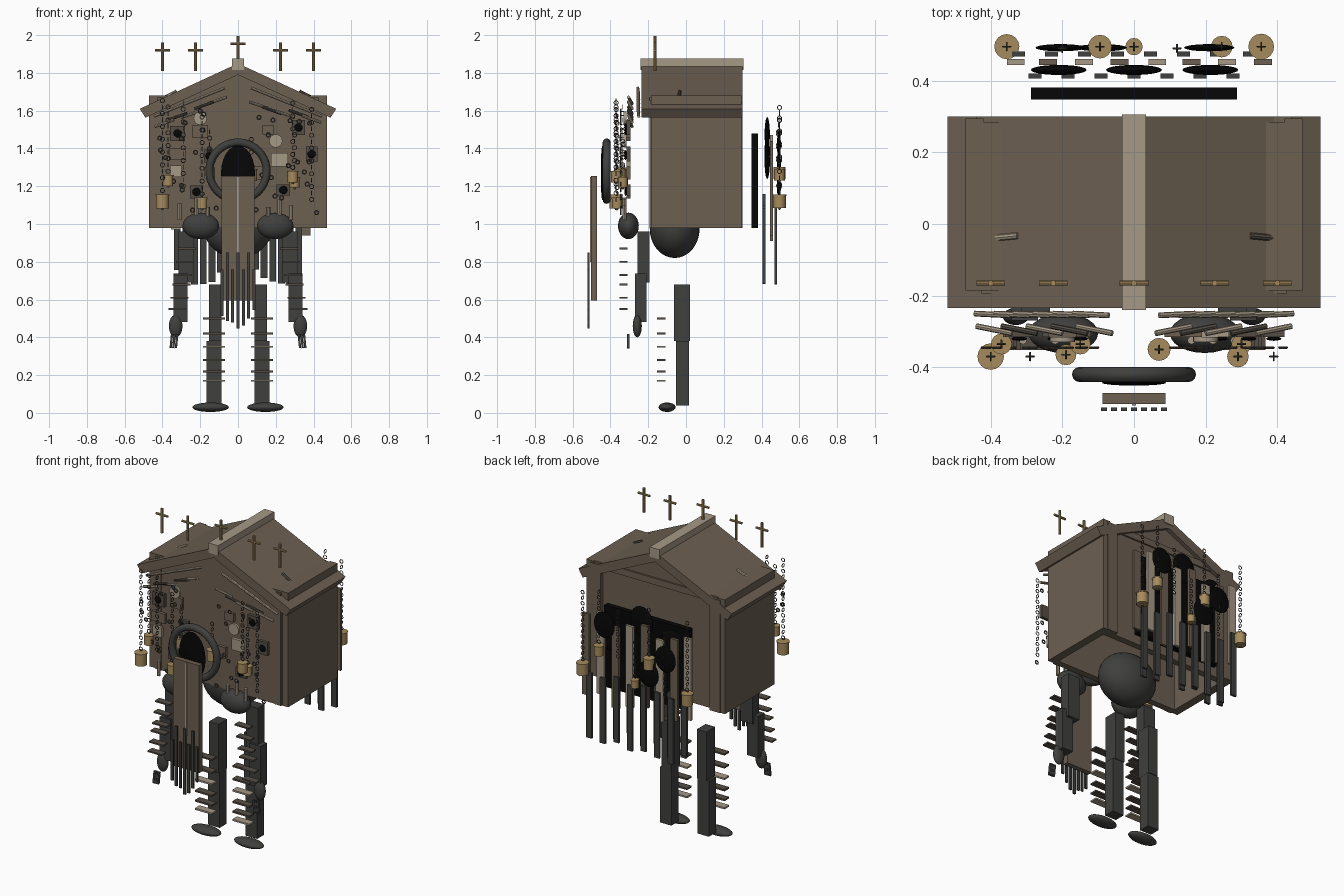
import bpy, math, random
from mathutils import Vector

if "Cube" in bpy.data.objects:
    bpy.data.objects.remove(bpy.data.objects["Cube"])
random.seed(4)

def mat(name, c):
    m = bpy.data.materials.new(name)
    m.diffuse_color = (*c, 1)
    m.use_nodes = True
    m.node_tree.nodes["Principled BSDF"].inputs["Base Color"].default_value = m.diffuse_color
    return m

WOOD = mat("wood", (0.15, 0.115, 0.083))
PALE = mat("pale_wood", (0.38, 0.32, 0.24))
MID = mat("worn_wood", (0.09, 0.075, 0.06))
DARK = mat("dark_iron", (0.05, 0.052, 0.048))
BLACK = mat("black", (0.002, 0.002, 0.002))
GOLD = mat("brass", (0.38, 0.26, 0.11))

def done(name, m, smooth=False):
    o = bpy.context.object
    o.name = name
    o.data.materials.append(m)
    if smooth:
        bpy.ops.object.shade_smooth_by_angle()
    return o

def box(name, x, y, z, m, rot=(0, 0, 0)):
    """Box from (min, max) ranges on each axis."""
    c = [(a + b) / 2 for a, b in (x, y, z)]
    bpy.ops.mesh.primitive_cube_add(size=1, location=c, rotation=rot)
    bpy.context.object.scale = [b - a for a, b in (x, y, z)]
    return done(name, m)

def cbox(name, c, s, m, rot=(0, 0, 0)):
    return box(name, *[(a - b / 2, a + b / 2) for a, b in zip(c, s)], m, rot)

def ball(name, c, r, m, seg=24):
    bpy.ops.mesh.primitive_uv_sphere_add(segments=seg, ring_count=seg // 2, radius=1, location=c)
    bpy.context.object.scale = r
    return done(name, m, True)

def rod(name, a, b, r, m, n=8):
    a, b = Vector(a), Vector(b)
    d = b - a
    bpy.ops.mesh.primitive_cylinder_add(vertices=n, radius=r, depth=d.length, location=(a + b) / 2)
    bpy.context.object.rotation_euler = d.to_track_quat('Z', 'Y').to_euler()
    return done(name, m, True)

def ring(name, c, R, r, m, rot, n=10, k=5):
    bpy.ops.mesh.primitive_torus_add(major_radius=R, minor_radius=r, major_segments=n,
                                     minor_segments=k, location=c, rotation=rot)
    return done(name, m, True)

def prism(name, pts, y0, y1, m):
    """Extrude an x-z profile along y."""
    n = len(pts)
    v = [(x, y, z) for y in (y0, y1) for x, z in pts]
    f = [list(range(n)), list(range(2 * n - 1, n - 1, -1))]
    f += [(i, i + n, (i + 1) % n + n, (i + 1) % n) for i in range(n)]
    me = bpy.data.meshes.new(name)
    me.from_pydata(v, [], f)
    o = bpy.data.objects.new(name, me)
    bpy.context.collection.objects.link(o)
    me.materials.append(m)
    return o

def chain(x, y, z0, z1):
    n = max(1, int((z1 - z0) / 0.034))
    for i in range(n + 1):
        ring("chain_link", (x, y, z0 + i * 0.034), 0.011, 0.0025, MID,
             (math.pi / 2, 0, (i % 2) * math.pi / 2))

def bell(x, y, z, r):
    rod("bell", (x, y, z - r), (x, y, z + r * 0.9), r * .93, GOLD, 16)
    rod("bell_rim", (x, y, z + r * 0.8), (x, y, z + r), r, GOLD, 16)
    ball("bell_clapper", (x, y, z - r * 1.05), (0.008,) * 3, GOLD, 8)

# house walls (open underneath), gable and roof
prism("front_wall", [(-.43, .98), (.43, .98), (.43, 1.6), (0, 1.8), (-.43, 1.6)], -.19, -.15, WOOD)
prism("rear_wall", [(-.43, .98), (.43, .98), (.43, 1.6), (0, 1.8), (-.43, 1.6)], .235, .275, WOOD)
box("ceiling", (-.43, .43), (-.185, .285), (1.64, 1.68), WOOD)
box("ridge_cap", (-.033, .033), (-.24, .305), (1.815, 1.875), PALE)
for s in (-1, 1):
    box("side_wall", (s * .445 - .025, s * .445 + .025), (-.185, .295), (.98, 1.68), WOOD)
    box("rear_corner_post", (s * .405 - .035, s * .405 + .035), (.25, .3), (.98, 1.67), WOOD)
    box("front_corner_post", (s * .405 - .02, s * .405 + .02), (-.194, -.17), (.98, 1.67), WOOD)
    prism("roof_slope", [(0, 1.85), (s * .52, 1.61), (s * .49, 1.563), (0, 1.79)], -.235, .3, WOOD)
    rod("roof_stick", (s * .4, -.04, 1.665), (s * .325, -.033, 1.703), .009, PALE if s < 0 else MID)

# belly, arms and legs
ball("belly", (0, -.06, .975), (.18, .132, .155), DARK, 32)
for s in (-1, 1):
    ball("shoulder", (s * .197, -.305, .99), (.097, .055, .07), DARK)
    cbox("upper_arm", (s * .275, -.225, .825), (.08, .065, .27), DARK)
    cbox("lower_arm", (s * .305, -.24, .61), (.075, .06, .255), DARK)
    ball("hand", (s * .33, -.258, .46), (.036, .024, .06), DARK)
    for i in range(3):
        cbox("finger", (s * (.325 + i * .014), -.305, .38), (.012, .014, .075), DARK, (0, s * -.1, 0))
    cbox("thigh", (s * .12, -.022, .53), (.065, .085, .3), DARK)
    cbox("shin", (s * .127, -.018, .21), (.078, .068, .34), DARK)
    ball("foot", (s * .145, -.1, .03), (.097, .045, .025), DARK)
    for i, z in enumerate((.55, .61, .68, .73, .8, .87)):
        cbox("arm_spine", (s * (.32 - i * .01), -.33, z), (.095, .042, .009), MID)
    for i, z in enumerate((.17, .22, .28, .35, .42, .5)):
        cbox("leg_spine", (s * .127, -.132, z), (.115, .045, .01), PALE if i % 3 == 0 else MID)

# round mouth, tongue board and fringe
ring("mouth_ring", (0, -.42, 1.28), .152, .021, DARK, (math.pi / 2, 0, 0), 40, 12)
ball("mouth_hole", (0, -.443, 1.27), (.09, .008, .145), BLACK)
box("tongue", (-.088, .088), (-.503, -.472), (.595, 1.255), WOOD)
box("tongue_stripe", (-.006, .006), (-.507, -.5), (.8, 1.25), PALE)
for i in range(7):
    z = .44 + .02 * abs(3 - i) + random.uniform(0, .05)
    cbox("tongue_fringe", (-.084 + i * .028, -.517, (z + .76 + .09 * (i % 2)) / 2),
         (.016, .01, .76 + .09 * (i % 2) - z), DARK)

# rooftop crosses
for x in (-.4, -.225, 0, .225, .4):
    z = 1.81 if x else 1.845
    rod("cross_upright", (x, -.165, z), (x, -.165, z + .15), .008, GOLD)
    rod("cross_bar", (x - .04, -.165, z + .11), (x + .04, -.165, z + .11), .007, GOLD)

# sticks following the front gable
for s in (-1, 1):
    for i in range(6):
        x = .1 + i * .055
        z = 1.7 - .022 * i
        rod("gable_stick", (s * (x - .03), -.255, z + .02), (s * (x + .07), -.25, z - .02), .008, PALE)
    for i in range(5):
        x = .06 + i * .07
        z = 1.66 - .025 * i + random.uniform(-.02, .02)
        rod("loose_stick", (s * x, -.305, z), (s * (x + .1), -.285, z - .035), .008, MID if i % 2 else PALE)

# facade plates: x, z, width, height, has dark hole
for x, z, w, h, hole in [(-.32, 1.48, .08, .08, 1), (-.2, 1.49, .08, .07, 0), (-.32, 1.37, .09, .06, 0),
                         (-.22, 1.17, .07, .07, 1), (-.33, 1.28, .06, .06, 0), (.32, 1.51, .07, .08, 1),
                         (.22, 1.34, .09, .07, 0), (.39, 1.37, .06, .08, 1), (.24, 1.18, .07, .06, 1),
                         (.11, 1.27, .05, .07, 0), (-.15, 1.36, .06, .07, 1), (.16, 1.5, .06, .05, 0)]:
    cbox("plate", (x, -.305, z), (w, .02, h), MID if hole else random.choice((PALE, WOOD, MID)))
    if hole:
        ball("plate_hole", (x, -.32, z), (.022, .006, .022), BLACK, 12)
for x, z in ((-.2, 1.56), (.2, 1.44)):
    rod("round_plaque", (x, -.315, z), (x, -.33, z), .035, PALE, 20)
for i in range(36):
    s = 1 if i % 2 else -1
    ring("stud", (s * random.uniform(.08, .43), -.345, random.uniform(1.05, 1.6)), .01, .004, MID, (math.pi / 2, 0, 0))

# candles along the shoulders
for x, h in ((-.31, .09), (-.22, .12), (-.16, .07), (.16, .07), (.22, .11), (.28, .08)):
    rod("candle", (x, -.325, 1.02), (x, -.325, 1.02 + h), .011, PALE)

# front and back chains with bells: x, y, bell z, bell radius, chain top
for x, y, z, r, top in [(-.4, -.37, 1.12, .037, 1.66), (-.37, -.335, 1.23, .029, 1.62), (-.19, -.365, 1.11, .029, 1.6),
                        (.29, -.37, 1.25, .03, 1.66), (.3, -.335, 1.22, .028, 1.5), (-.15, -.335, 1.27, .029, 1.5),
                        (.07, -.35, 1.26, .032, 1.48),
                        (-.355, .495, 1.12, .035, 1.6), (-.095, .495, 1.27, .033, 1.62), (0, .495, 1.12, .024, 1.4),
                        (.245, .495, 1.26, .03, 1.62), (.355, .495, 1.12, .036, 1.6)]:
    bell(x, y, z, r)
    chain(x, y, z + r + .02, top)
for x, y, a, b in ((.39, -.37, 1.13, 1.62), (-.29, -.37, 1.2, 1.66), (.12, .49, 1.25, 1.55), (-.2, .49, 1.1, 1.5)):
    chain(x, y, a, b)

# rear opening, dark rosettes and hanging slats
box("rear_opening", (-.288, .288), (.347, .381), (.98, 1.48), BLACK)
for x, y, z in ((.213, .43, 1.33), (0, .43, 1.475), (-.21, .43, 1.385), (-.09, .492, 1.2),
                (.21, .492, 1.42), (-.205, .492, 1.32)):
    ball("rear_rosette", (x, y, z), (.078, .014, .092) if y < .45 else (.07, .01, .08), BLACK)
for i, x in enumerate((-.33, -.24, -.14, -.04, .065, .16, .26, .36)):
    cbox("long_slat", (x, .452, 1.22 - .03 * (i % 3)), (.05, .016, .5), PALE if i % 2 == 0 else WOOD)
for i in range(15):
    x = -.322 + i * .046
    cbox("short_slat", (x, .413 if i % 2 else .475, .92 + random.uniform(-.04, .04)), (.036, .014, .4), DARK)
